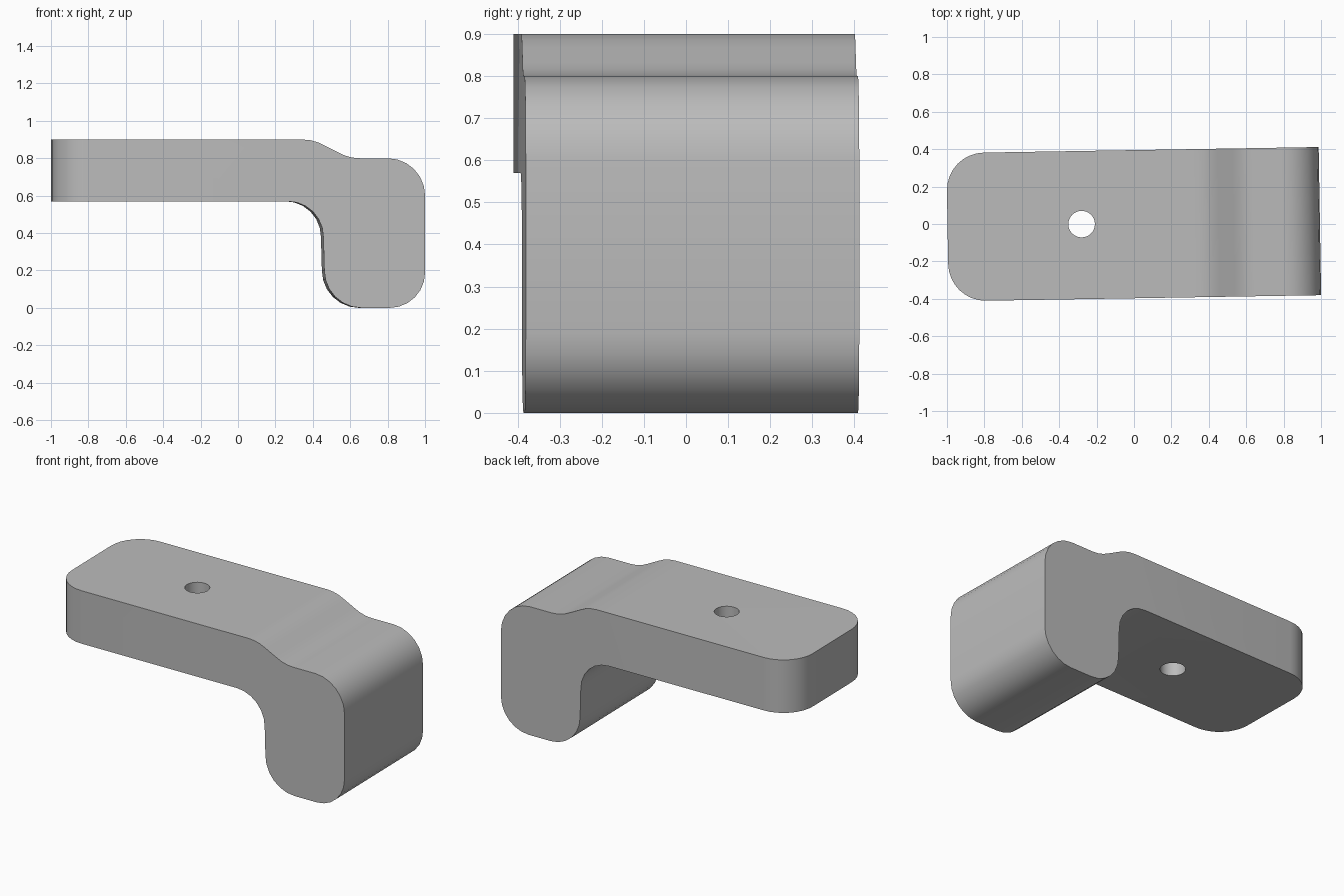
import bpy, bmesh, math
from mathutils import Vector

cube = bpy.data.objects.get("Cube")
if cube:
    bpy.data.objects.remove(cube, do_unlink=True)

HALF_WIDTH = 0.396
TURN = math.radians(0.95)

grey = bpy.data.materials.new("plain_grey")
grey.use_nodes = True
colour = (0.5, 0.5, 0.5, 1)
grey.diffuse_color = colour
grey.node_tree.nodes["Principled BSDF"].inputs["Base Color"].default_value = colour


def arc(cx, cz, radius, start, end, steps=6):
    """Points along a circular arc, angles in degrees."""
    angles = [math.radians(start + (end - start) * i / steps) for i in range(steps + 1)]
    return [(cx + radius * math.cos(a), cz + radius * math.sin(a)) for a in angles]


# Side profile: flat arm, rounded hook, and gentle step down on top
profile = [(-0.997, 0.9), (-0.997, 0.57)]
profile += arc(0.26, 0.38, 0.19, 90, 0)            # inner bend
profile += arc(0.655, 0.2, 0.2, 180, 270)          # inner foot corner
profile += arc(0.804, 0.19, 0.19, 270, 360)        # outer foot corner
profile += arc(0.794, 0.6, 0.2, 0, 90)             # outer shoulder
profile += arc(0.645, 1.03, 0.23, 270, 240, 3)     # hollow of the step
profile += arc(0.34, 0.67, 0.23, 60, 90, 3)        # crown of the step

# Bracket body: the profile extruded across its width
bm = bmesh.new()
side = bm.faces.new([bm.verts.new((x, -HALF_WIDTH, z)) for x, z in profile])
grown = bmesh.ops.extrude_face_region(bm, geom=[side])["geom"]
bmesh.ops.translate(bm, vec=Vector((0, 2 * HALF_WIDTH, 0)),
                    verts=[v for v in grown if isinstance(v, bmesh.types.BMVert)])
bmesh.ops.recalc_face_normals(bm, faces=bm.faces)

# Round the two upright corners at the free end
corners = [e for e in bm.edges
           if all(v.co.x < -0.9 for v in e.verts)
           and abs(e.verts[0].co.z - e.verts[1].co.z) > 0.1]
bmesh.ops.bevel(bm, geom=corners, offset=0.2, offset_type='OFFSET',
                segments=8, profile=0.5, affect='EDGES')
mesh = bpy.data.meshes.new("bracket")
bm.to_mesh(mesh)
bm.free()
bracket = bpy.data.objects.new("bracket", mesh)
bpy.context.collection.objects.link(bracket)
mesh.materials.append(grey)

# Screw hole through the arm
bpy.ops.mesh.primitive_cylinder_add(vertices=32, radius=0.071, depth=0.8,
                                    location=(-0.28, 0.005, 0.74))
cutter = bpy.context.object
cutter.name = "hole_cutter"
cutter.data.materials.append(grey)
hole = bracket.modifiers.new("screw_hole", 'BOOLEAN')
hole.operation = 'DIFFERENCE'
hole.solver = 'EXACT'
hole.object = cutter
bpy.context.view_layer.objects.active = bracket
bpy.ops.object.modifier_apply(modifier=hole.name)
bpy.data.objects.remove(cutter, do_unlink=True)

# Smooth the curves, keep the rims crisp, and set the slight turn
bpy.ops.object.select_all(action='DESELECT')
bracket.select_set(True)
bpy.context.view_layer.objects.active = bracket
bpy.ops.object.shade_smooth_by_angle(angle=math.radians(35))
bracket.rotation_euler.z = TURN
bracket.location.y = -0.001
